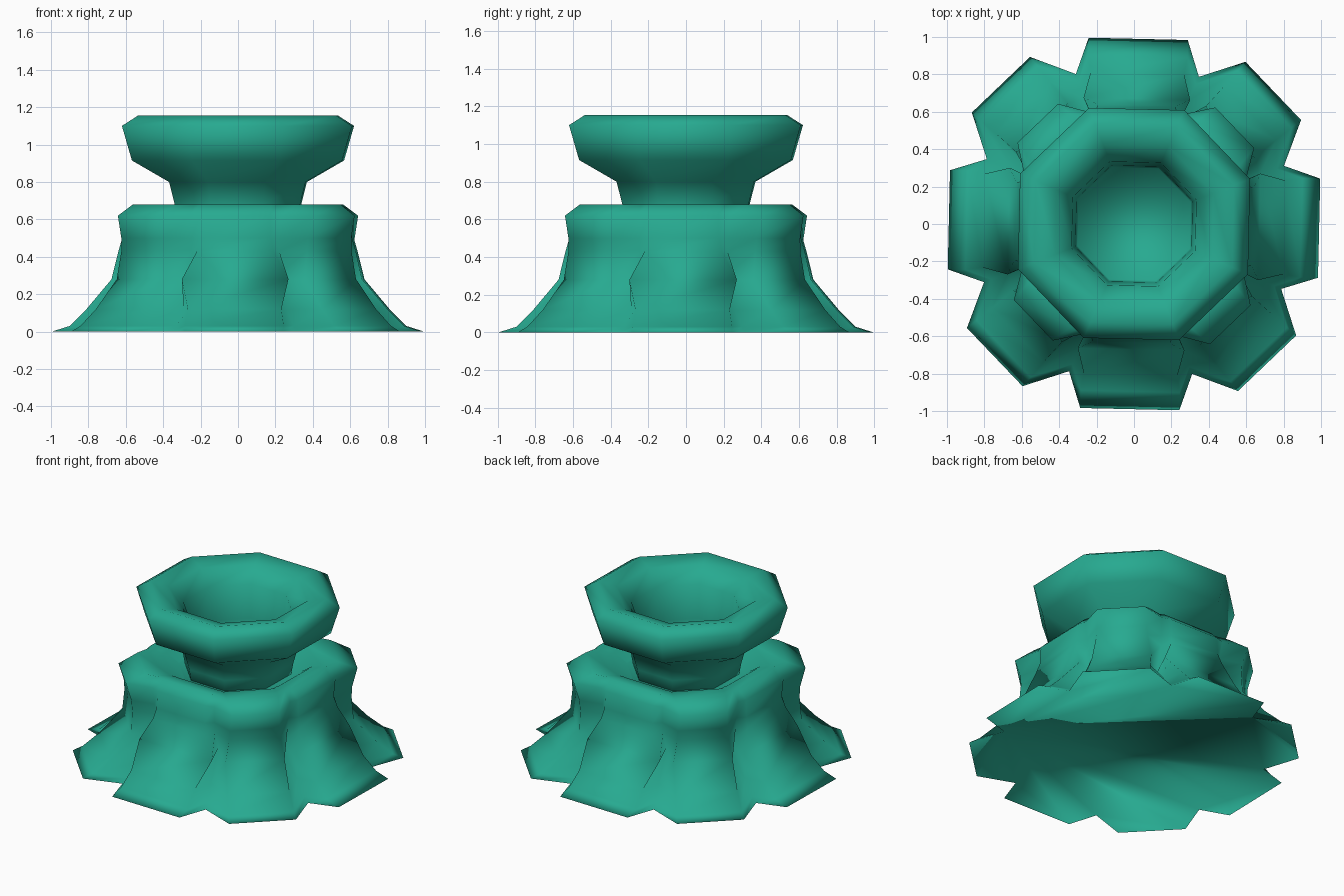
import bpy
import math

if "Cube" in bpy.data.objects:
    bpy.data.objects.remove(bpy.data.objects["Cube"])

TWIST = math.radians(-1.3)

mat = bpy.data.materials.new("teal")
mat.diffuse_color = (0.02, 0.40, 0.28, 1)
mat.use_nodes = True
mat.node_tree.nodes["Principled BSDF"].inputs["Base Color"].default_value = mat.diffuse_color


def rotate(x, y, a):
    return x * math.cos(a) - y * math.sin(a), x * math.sin(a) + y * math.cos(a)


def octagon(apothem):
    r = apothem / math.cos(math.pi / 8)
    return [rotate(r, 0, (i + 0.5) * math.pi / 4 + TWIST) for i in range(8)]


def lobed(axis, axis_half, notch, diag, diag_half):
    # eight flat-ended lobes, wide on the axes, narrow on the diagonals
    pts = []
    for i in range(8):
        r, h = (axis, axis_half) if i % 2 == 0 else (diag, diag_half)
        a = i * math.pi / 4 + TWIST
        pts += [rotate(r, -h, a), rotate(r, h, a), rotate(notch, 0, a + math.pi / 8)]
    return pts


def skin(name, rings):
    # rings: list of (z, outline); stacked, bridged and capped at both ends
    n = len(rings[0][1])
    verts = [(x, y, z) for z, outline in rings for x, y in outline]
    faces = []
    for k in range(len(rings) - 1):
        for i in range(n):
            j = (i + 1) % n
            faces.append((k * n + i, k * n + j, (k + 1) * n + j, (k + 1) * n + i))
    faces.append(tuple(reversed(range(n))))
    top = (len(rings) - 1) * n
    faces.append(tuple(range(top, top + n)))
    mesh = bpy.data.meshes.new(name)
    mesh.from_pydata(verts, [], faces)
    mesh.update()
    mesh.shade_smooth()
    mesh.materials.append(mat)
    ob = bpy.data.objects.new(name, mesh)
    bpy.context.collection.objects.link(ob)
    return ob


# flared base with eight petals: z, axis, half width, notch, diagonal, half width
base_profile = [
    (0.00, 0.990, 0.265, 0.86, 1.030, 0.215),
    (0.03, 0.895, 0.265, 0.82, 0.965, 0.210),
    (0.12, 0.805, 0.250, 0.72, 0.860, 0.200),
    (0.28, 0.670, 0.285, 0.52, 0.715, 0.190),
    (0.43, 0.635, 0.205, 0.61, 0.705, 0.165),
    (0.50, 0.615, 0.190, 0.62, 0.710, 0.160),
    (0.62, 0.610, 0.185, 0.64, 0.745, 0.150),
    (0.68, 0.550, 0.190, 0.58, 0.620, 0.165),
    (0.66, 0.440, 0.165, 0.47, 0.460, 0.165),
    (0.60, 0.360, 0.130, 0.385, 0.360, 0.130),
]
skin("petal_base", [(z, lobed(*p)) for z, *p in base_profile])

# eight-sided neck and hollow bowl on top, with a straight-walled well
bowl_profile = [
    (0.56, 0.315), (0.68, 0.335), (0.80, 0.365), (0.915, 0.562), (1.10, 0.615),
    (1.155, 0.53), (1.125, 0.42), (1.03, 0.33), (0.80, 0.31), (0.62, 0.30),
]
skin("bowl", [(z, octagon(r)) for z, r in bowl_profile])
